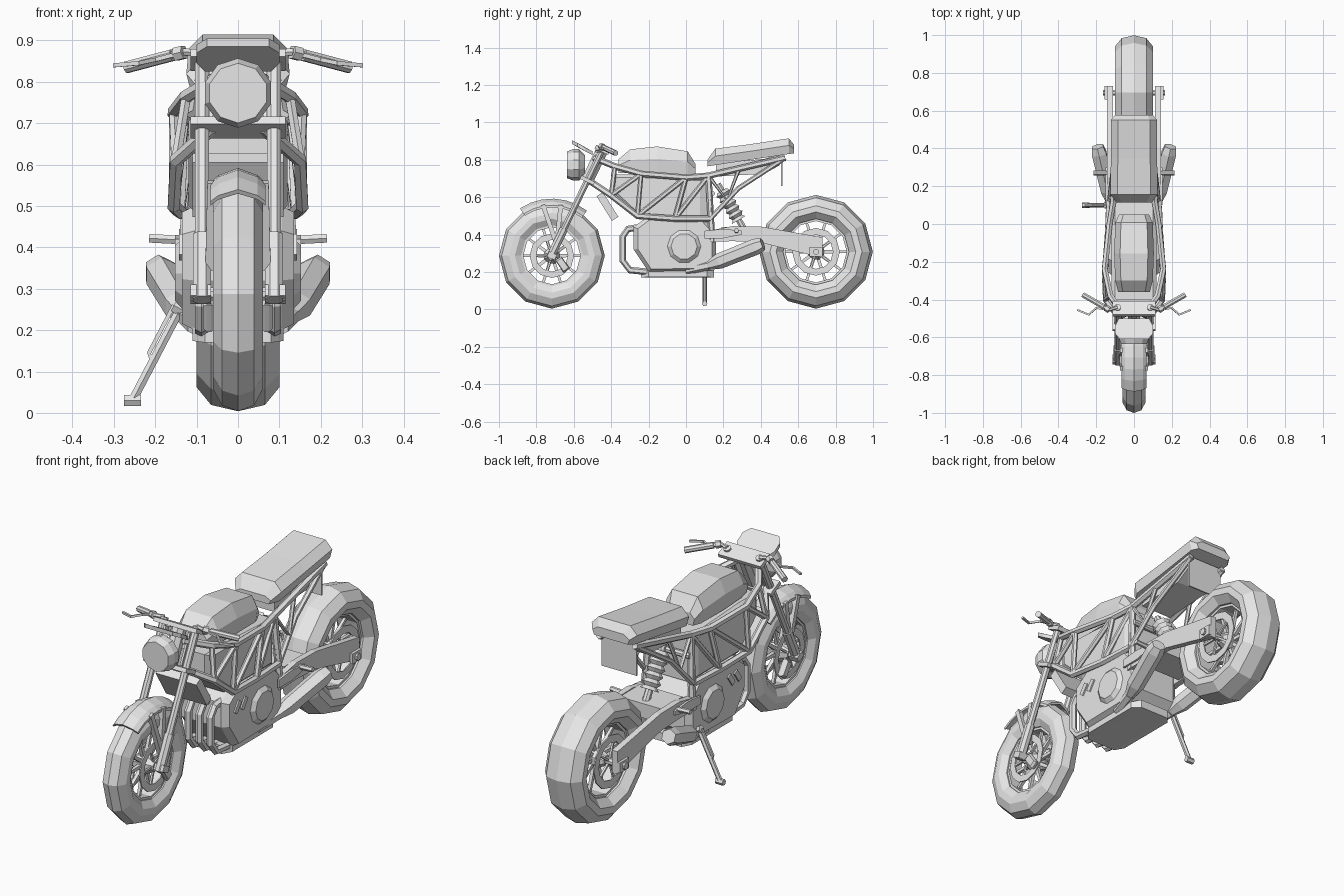
import bpy, bmesh
from math import sin, cos, tau, radians
from mathutils import Vector

cube = bpy.data.objects.get("Cube")
if cube:
    bpy.data.objects.remove(cube, do_unlink=True)

shade = .8
grey = bpy.data.materials.new("plain grey")
grey.use_nodes = True
grey.diffuse_color = (shade, shade, shade, 1)
grey.node_tree.nodes["Principled BSDF"].inputs["Base Color"].default_value = grey.diffuse_color


def loft(name, rings, loop=False, mirror=False):
    """Skin equal-length rings; cap the ends unless they loop."""
    bm = bmesh.new()
    rows = [[bm.verts.new(point) for point in ring] for ring in rings]
    pairs = list(zip(rows, rows[1:]))
    if loop:
        pairs.append((rows[-1], rows[0]))
    else:
        bm.faces.new(rows[0])
        bm.faces.new(rows[-1])
    for near, far in pairs:
        for i in range(len(near)):
            bm.faces.new((near[i - 1], near[i], far[i], far[i - 1]))
    bmesh.ops.recalc_face_normals(bm, faces=bm.faces)
    mesh = bpy.data.meshes.new(name)
    bm.to_mesh(mesh)
    bm.free()
    mesh.materials.append(grey)
    obj = bpy.data.objects.new(name, mesh)
    bpy.context.collection.objects.link(obj)
    if mirror:
        obj.modifiers.new("Mirror", 'MIRROR').use_mirror_merge = False


def tube(name, path, radius, sides=6, mirror=True):
    """Round bar along a path, with one radius or one per point."""
    path = [Vector(point) for point in path]
    radii = radius if isinstance(radius, list) else [radius] * len(path)
    rings, across = [], None
    for i, (point, size) in enumerate(zip(path, radii)):
        along = (path[min(i + 1, len(path) - 1)] - path[max(i - 1, 0)]).normalized()
        guide = across or Vector((0, 0, 1) if abs(along.x) > .8 else (1, 0, 0))
        across = (guide - along * guide.dot(along)).normalized()
        up = along.cross(across)
        angles = [tau * (k + .5) / sides for k in range(sides)]
        rings.append([point + size * (across * cos(a) + up * sin(a)) for a in angles])
    loft(name, rings, mirror=mirror)


def turned(name, start, end, radii, sides=8, mirror=False):
    """Straight bar whose radii are spread evenly from start to end."""
    start, end = Vector(start), Vector(end)
    steps = len(radii) - 1
    tube(name, [start.lerp(end, i / steps) for i in range(steps + 1)], radii, sides, mirror)


def plate(name, outline, inner, outer, mirror=False, shrink=1, bevel=.02):
    """Side outline extruded across x, both ends shrunk over the bevel."""
    middle = sum((Vector(p) for p in outline), Vector((0, 0))) / len(outline)
    ends = ((inner, shrink), (inner + bevel, 1), (outer - bevel, 1), (outer, shrink))
    if shrink == 1:
        ends = ((inner, 1), (outer, 1))
    loft(name, [[(x, *middle.lerp(Vector(p), s)) for p in outline] for x, s in ends], mirror=mirror)


def beam(name, spine, *spread, **options):
    """Plate given by (y, z, height) along its middle line."""
    upper = [(y, z + h / 2) for y, z, h in spine]
    under = [(y, z - h / 2) for y, z, h in reversed(spine)]
    plate(name, upper + under, *spread, **options)


def slab(name, y, z, length, height, tilt, *spread, **options):
    """Tilted box."""
    c, s = cos(radians(tilt)), sin(radians(tilt))
    corners = ((-length, -height), (length, -height), (length, height), (-length, height))
    plate(name, [(y + (a * c - b * s) / 2, z + (a * s + b * c) / 2) for a, b in corners],
          *spread, **options)


def hoop(name, profile, centre, sides, mirror=False):
    """Closed (x, radius) profile turned about a crosswise axle."""
    loft(name, [[(x, *polar(centre, r, tau * k / sides)) for k in range(sides)]
                for x, r in profile], True, mirror)


def polar(centre, radius, angle):
    return centre[0] + radius * cos(angle), centre[1] + radius * sin(angle)


def body(name, front, back, width, height, swell):
    """Padded six-sided body along y; swell lists (place, fullness)."""
    rings = []
    for place, full in swell:
        y, z = Vector(front).lerp(Vector(back), place)
        w, h = width * (.6 + .4 * full), height * full
        half = [(w * .7, h), (w, h * .55), (w * .9, 0)]
        half += [(-x, rise) for x, rise in reversed(half)]
        rings.append([(x, y, z + rise) for x, rise in half])
    loft(name, rings)


# Wheels with brake discs
def wheel(label, centre, radius, width, disc):
    half = [(width * a, radius * b) for a, b in ((0, 1), (.65, .95), (1, .81), (1, .7), (.65, .58))]
    hoop(label + "_tyre", half + [(-x, r) for x, r in half[:0:-1]], centre, 12)

    def band(part, inner, outer, low, high, mirror):
        hoop(label + part, [(inner, low), (outer, low), (outer, high), (inner, high)],
             centre, 12, mirror)
    edge, bead = width * .55, radius * .6
    band("_rim", -edge, edge, bead * .9, bead * 1.05, False)
    band("_brake_disc", disc, disc + .006, bead * .5, bead * .7, True)
    turned(label + "_hub", (-.06, *centre), (.06, *centre), [.025, .045, .045, .025])
    for k in range(10):
        angle = tau * k / 10
        turned(label + "_spoke", (0, *polar(centre, .03, angle)),
               (0, *polar(centre, bead, angle)), [.013, .009], 4)
        if k % 2:
            turned(label + "_disc_arm", (disc, *centre),
                   (disc, *polar(centre, bead * .55, angle)), [.007, .007], 4, True)


front_axle, rear_axle = (-.717, .287), (.695, .308)
wheel("front", front_axle, .283, .06, .05)
wheel("rear", rear_axle, .304, .1, .075)
for label, axle, reach in (("front", front_axle, .115), ("rear", rear_axle, .165)):
    turned(label + "_axle", (-reach, *axle), (reach, *axle), [.017, .017])


# Fork and steering, placed along the raked fork line
def fork(place, x=.087):
    return Vector((x, -.72 + .28 * place, .29 + .58 * place))


rake = -26
tube("fork_upper", [fork(.2), fork(1)], .018, 8)
tube("fork_lower", [fork(-.03), fork(.24)], .024, 8)
tube("steering_head", [fork(.68, 0), fork(.98, 0)], .035, 8, False)
for label, place in (("lower", .69), ("upper", .97)):
    slab(label + "_fork_clamp", *fork(place).yz, .08, .02, rake, -.115, .115)
slab("axle_clamp", *front_axle, .045, .03, rake, .065, .115, mirror=True)
slab("brake_caliper", -.66, .24, .04, .08, 35, .055, .085, mirror=True, shrink=.8, bevel=.01)

# Front mudguard
guard = []
for angle in range(52, 125, 12):
    ring = []
    for side, lift in ((1, .305), (-1, .293)):
        for k in (-1, -.7, 0, .7, 1):
            ring.append((side * k * .067, *polar(front_axle, lift - .035 * k * k, radians(angle))))
    guard.append(ring)
loft("front_mudguard", guard)
for angle in (80, 100):
    tube("mudguard_stay", [fork(.1, .067), (.062, *polar(front_axle, .275, radians(angle)))], .017, 4)

# Headlight and dash
turned("headlight", (0, -.54, .773), (0, -.635, .773), [.05, .084, .084, .072], 10)
slab("headlight_bracket", *fork(.83).yz, .03, .15, rake, .06, .07, mirror=True)
rim = [(.075, -.61, .905), (.1, -.58, .89), (.1, -.54, .865), (.08, -.5, .845)]
rim += [(-x, y, z) for x, y, z in reversed(rim)]
loft("dash_panel", [rim, [(x, y, z - .02) for x, y, z in rim]])

# Handlebars
root, tip = Vector((.13, -.455, .872)), Vector((.27, -.375, .835))
tube("handlebar", [fork(1), root, tip], .01)
tube("grip", [root.lerp(tip, .2), tip], .015, 8)
tube("lever_mount", [root, root.lerp(tip, .15)], .018)
tube("lever", [root, root.lerp(tip, .5) - Vector((0, .03, 0)), (.24, -.48, .845), (.3, -.455, .84)],
     .007, 4)

# Tank and seat
body("fuel_tank", (-.36, .73), (.05, .72), .105, .146,
     [(0, .5), (.15, .87), (.5, 1), (.9, .85), (1, .4)])
body("seat", (.115, .765), (.578, .835), .125, .088, [(0, .4), (.09, 1), (.5, .95), (.94, .95), (1, .5)])
beam("seat_tray", [(.16, .745, .07), (.42, .765, .08), (.5, .8, .06)], -.085, .085)
slab("tail_plate", .512, .74, .008, .16, 0, -.095, .095)

# Trellis frame
knee, tail = Vector((.11, .12, .715)), Vector((.095, .53, .81))
foot = Vector((.13, .13, .485))
upper = [Vector(p) for p in ((.05, -.49, .81), (.125, -.38, .765), (.155, -.24, .725), (.13, 0, .705))]
lower = [Vector(p) for p in ((.06, -.52, .69), (.15, -.4, .61), (.155, -.26, .5), (.14, -.06, .485))]
upper.append(knee)
lower.append(foot)
tube("upper_frame_rail", upper + [tail], .017)
tube("lower_frame_rail", lower, .017)
for k, (a, b) in enumerate(zip(upper[1:], lower[1:])):
    tube("frame_strut", [a, b], .013)
    if k:
        tube("frame_diagonal", [a, lower[k]], .013)
tube("rear_upright", [knee, (.13, .14, .36)], .017)
stay = foot.lerp(tail, .5) + Vector((0, -.05, 0))
tube("seat_stay", [foot, stay, tail], .013)
tube("seat_diagonal", [knee, foot.lerp(stay, .6), knee.lerp(tail, .4)], .011)
turned("frame_cross_bar", (-.12, .14, .62), (.12, .14, .62), [.015, .015])

# Engine
beam("airbox", [(-.4, .67, .1), (-.25, .6, .24), (.12, .59, .22)], -.12, .12, shrink=.85)
slab("radiator", -.42, .55, .04, .155, 32, -.11, .11)
beam("engine_block", [(-.28, .38, .12), (-.2, .35, .3), (.1, .345, .28), (.16, .34, .16)],
     -.135, .135, shrink=.9, bevel=.03)
turned("engine_cover", (.1, -.01, .337), (.152, -.01, .337), [.09, .09, .09, .07], 10, True)
for y in (-.2, -.15):
    slab("cylinder_fin", y, .4, .025, .06, -35, .12, .142, mirror=True)
beam("belly_pan", [(-.24, .19, .04), (.15, .19, .04)], -.11, .11, shrink=.8, bevel=.03)

# Exhaust
for x in (.03, .088):
    bend = [(-.24, .44), (-.31, .43), (-.338, .39), (-.338, .26), (-.3, .21), (-.2, .2)]
    tube("exhaust_header", [(x, *p) for p in bend], .018)
inlet, outlet = Vector((.125, .12, .235)), Vector((.193, .41, .35))
tube("exhaust_link", [(.1, 0, .21), inlet], .025)
tube("muffler", [inlet.lerp(outlet, k) for k in (0, .2, .87, 1)], [.025, .042, .044, .035])

# Swingarm, shock and foot pegs
beam("swingarm", [(.12, .39, .06), (.25, .405, .08), (.4, .4, .085), (.73, .33, .11)],
     .112, .142, mirror=True)
slab("swingarm_bridge", .27, .405, .16, .07, 0, -.115, .115)
slab("axle_block", *rear_axle, .07, .05, 0, .14, .155, mirror=True)
top, base = Vector((0, .17, .67)), Vector((0, .31, .43))
turned("shock_body", top, base, [.018, .018])
turned("shock_spring", top.lerp(base, .15), top.lerp(base, .8), [.03, .045] * 6)
beam("peg_bracket", [(.1, .4, .04), (.2, .405, .05), (.3, .41, .02)], .142, .152, mirror=True)
turned("foot_peg", (.14, .27, .418), (.215, .27, .422), [.012, .012], 6, True)

# Kickstand
hinge, toe = Vector((-.135, .1, .26)), Vector((-.255, .1, .03))
side = Vector((-.02, 0, 0))
turned("kickstand_leg", hinge, toe, [.012, .012], 6)
tube("kickstand_brace", [hinge + side, hinge.lerp(toe, .5) + side, hinge.lerp(toe, .6)], .007, 4, False)
turned("kickstand_mount", hinge + side, (-.1, .1, .23), [.018, .018], 6)
turned("kickstand_foot", toe + side, toe - side, [.015, .015], 6)
